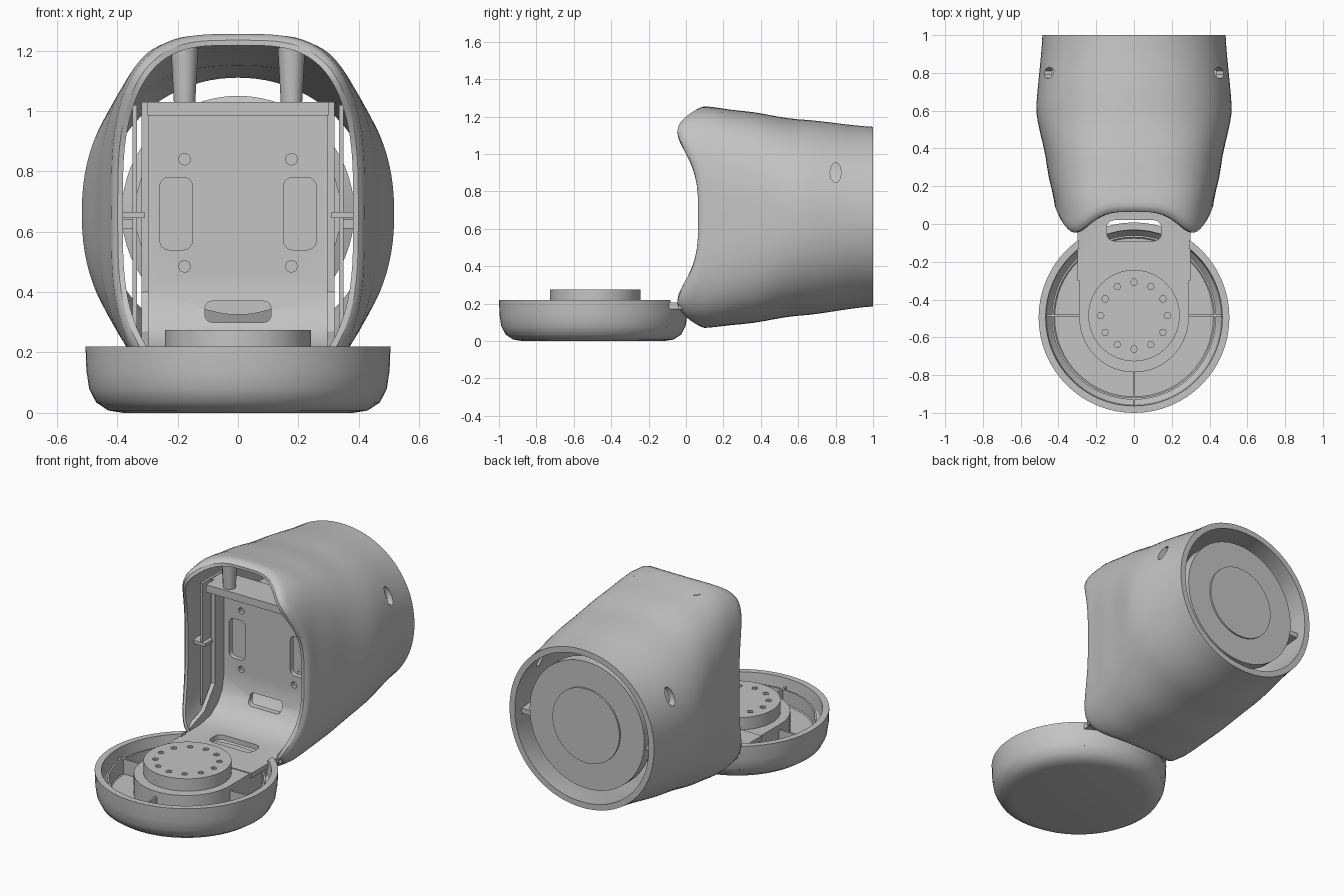
import bpy, bmesh
from math import sin, cos, pi, radians, copysign
from mathutils import Vector

cube = bpy.data.objects.get("Cube")
if cube:
    bpy.data.objects.remove(cube, do_unlink=True)

grey = bpy.data.materials.new("plain grey")
grey.use_nodes = True
grey.diffuse_color = (0.55, 0.55, 0.55, 1)
grey.node_tree.nodes["Principled BSDF"].inputs["Base Color"].default_value = (0.55, 0.55, 0.55, 1)

HUB_Y = -0.495   # centre of the dish
MID_Z = 0.665    # axis of the housing


def loft(name, rings, loop=False):
    """Skin rings of points; cap the ends, or join last to first."""
    bm = bmesh.new()
    rows = [[bm.verts.new(p) for p in ring] for ring in rings]
    n = len(rows[0])
    for a, b in zip(rows, rows[1:] + rows[:1] if loop else rows[1:]):
        for i in range(n):
            j = (i + 1) % n
            bm.faces.new((a[i], a[j], b[j], b[i]))
    if not loop:
        bm.faces.new(rows[0])
        bm.faces.new(rows[-1])
    bmesh.ops.recalc_face_normals(bm, faces=bm.faces)
    mesh = bpy.data.meshes.new(name)
    bm.to_mesh(mesh)
    bm.free()
    obj = bpy.data.objects.new(name, mesh)
    bpy.context.collection.objects.link(obj)
    mesh.materials.append(grey)
    return obj


def circle(r, sides, squash=1.0):
    return [(r * cos(2 * pi * i / sides), r * squash * sin(2 * pi * i / sides)) for i in range(sides)]


def place(u, v, w, axis):
    """Put the profile (u, v) on the plane across the axis, at distance w."""
    return {"X": (w, u, v), "Y": (u, w, v), "Z": (u, v, w)}[axis]


def prism(name, outline, start, end, axis):
    return loft(name, [[place(u, v, w, axis) for u, v in outline] for w in (start, end)])


def lathe(name, profile, centre, axis="Z", sides=64):
    cu, cv = centre
    return loft(name, [[place(u + cu, v + cv, w, axis) for u, v in circle(r, sides)] for r, w in profile])


def box(name, x, y, z):
    return prism(name, [(x[0], y[0]), (x[1], y[0]), (x[1], y[1]), (x[0], y[1])], z[0], z[1], "Z")


def rounded(cu, cv, w, h, r):
    """Rounded rectangle outline."""
    pts = []
    for k, (su, sv) in enumerate([(1, 1), (-1, 1), (-1, -1), (1, -1)]):
        for s in range(5):
            a = pi / 2 * (k + s / 4)
            pts.append((cu + su * (w / 2 - r) + r * cos(a), cv + sv * (h / 2 - r) + r * sin(a)))
    return pts


def cut(obj, cutters):
    for c in cutters:
        c.hide_render = True
        mod = obj.modifiers.new("cut", "BOOLEAN")
        mod.operation = "DIFFERENCE"
        mod.solver = "EXACT"
        mod.object = c
        bpy.context.view_layer.objects.active = obj
        bpy.ops.object.modifier_apply(modifier=mod.name)
        bpy.data.objects.remove(c, do_unlink=True)


# Housing: stations of y, half width, bottom, top, squareness
STATIONS = [(-0.06, 0.40, 0.09, 1.24, 3.6), (0.1, 0.42, 0.07, 1.255, 3.4), (0.3, 0.46, 0.09, 1.23, 2.9),
            (0.6, 0.518, 0.135, 1.185, 2.3), (1.0, 0.485, 0.185, 1.145, 2.05)]


def section(y):
    y = min(max(y, STATIONS[0][0]), 1.0)
    for a, b in zip(STATIONS, STATIONS[1:]):
        if y <= b[0]:
            t = (y - a[0]) / (b[0] - a[0])
            t = t * t * (3 - 2 * t) * 0.5 + t * 0.5
            return [p + (q - p) * t for p, q in zip(a[1:], b[1:])]


def housing_ring(t, inset, sides=96):
    ring = []
    for i in range(sides):
        a = 2 * pi * i / sides
        c, s = cos(a), sin(a)
        edge = 0.01 + 0.055 * cos(4 * a)      # mouth: corners reach forward
        y = edge + (1 - edge) * t
        w, lo, hi, n = section(y)
        x = (w - inset) * copysign(abs(c) ** (2 / n), c)
        z = (lo + hi) / 2 + ((hi - lo) / 2 - inset) * copysign(abs(s) ** (2 / n), s)
        ring.append((x, y, z))
    return ring


steps = [i / 16 for i in range(1, 17)]
rings = [housing_ring(0, 0.018), housing_ring(0.012, 0.006), housing_ring(0.035, 0)]
rings += [housing_ring(t, 0) for t in steps]
rings += [housing_ring(t, 0.035) for t in reversed(steps)] + [housing_ring(0, 0.035)]
housing = loft("housing", rings, loop=True)
cut(housing, [prism("screw_cutter", [(0.8 + u, 0.9 + v) for u, v in circle(0.03, 10, 1.8)],
                    side * 0.37, side * 0.6, "X") for side in (-1, 1)])

# Drive unit seen in the rear opening
lathe("drive_unit", [(0.34, 0.36), (0.34, 0.86), (0.385, 0.88), (0.385, 0.95), (0.225, 0.95), (0.225, 0.96)],
      (0, MID_Z), "Y")

# Dish, with the rear rim cut away for the bracket
dish = lathe("dish", [(0.38, 0), (0.43, 0.008), (0.47, 0.035), (0.493, 0.08), (0.502, 0.14), (0.505, 0.22),
                      (0.468, 0.22), (0.46, 0.13), (0.42, 0.08)], (0, HUB_Y))
cut(dish, [box("rim_cutter", (-0.29, 0.29), (-0.2, 0.1), (0.172, 0.4))])

# Thin ring and spokes inside the dish
loft("dish_ring", [[place(u, v + HUB_Y, w, "Z") for u, v in circle(r, 64)]
                   for r, w in ((0.425, 0.07), (0.425, 0.17), (0.435, 0.17), (0.435, 0.07))], loop=True)
for side in (-1, 1):
    box("dish_spoke_side", sorted((side * 0.28, side * 0.47)), (-0.49, -0.478), (0.07, 0.17))
box("dish_spoke_front", (-0.006, 0.006), (HUB_Y - 0.47, HUB_Y - 0.28), (0.07, 0.17))

# Platform under the hub: round front, straight sides
arc = [(0.29 * cos(pi + pi * i / 32), HUB_Y + 0.29 * sin(pi + pi * i / 32)) for i in range(33)]
prism("platform", arc + [(0.29, -0.1), (-0.29, -0.1)], 0.07, 0.2, "Z")

# Hub with its ring of bolt holes
hub = lathe("hub", [(0.242, 0.15), (0.242, 0.275)], (0, -0.485))
cut(hub, [prism("bolt_cutter", [(0.177 * cos(k * pi / 6) + u, -0.485 + 0.177 * sin(k * pi / 6) + v)
                                for u, v in circle(0.018, 6)], 0.25, 0.3, "Z") for k in range(12)])

# Bent bracket from the hub up to the back plate
bracket = prism("bracket", [(-0.3, 0.205), (0.06, 0.205), (0.16, 0.225), (0.23, 0.275), (0.27, 0.34),
                            (0.285, 0.42), (0.285, 1.03), (0.315, 1.03), (0.315, 0.41), (0.3, 0.33),
                            (0.255, 0.255), (0.175, 0.195), (0.06, 0.175), (-0.3, 0.175)], -0.3, 0.3, "X")
cutters = [prism("floor_slot_cutter", rounded(0, -0.035, 0.29, 0.11, 0.04), 0.1, 0.3, "Z"),
           prism("bend_slot_cutter", rounded(0, 0.335, 0.22, 0.07, 0.025), 0.15, 0.345, "Y")]
for side in (-1, 1):
    cutters.append(prism("plate_slot_cutter", rounded(side * 0.205, 0.66, 0.108, 0.24, 0.03), 0.2, 0.345, "Y"))
    for z in (0.485, 0.84):
        cutters.append(prism("plate_hole_cutter", [(side * 0.177 + u, z + v) for u, v in circle(0.02, 8)],
                             0.2, 0.345, "Y"))
cut(bracket, cutters)

# Shelf across the top of the back plate
box("shelf", (-0.3, 0.3), (0.12, 0.32), (0.985, 1.03))

for side in (-1, 1):
    # Side cheek following the bend, wall rail, rib, hanging post and strut
    prism("bracket_cheek", [(-0.04, 0.17), (0.1, 0.17), (0.32, 0.3), (0.32, 1.03), (0.2, 1.03), (0.2, 0.4),
                            (0.1, 0.27), (-0.04, 0.22)], side * 0.295, side * 0.32, "X")
    box("wall_rail", sorted((side * 0.335, side * 0.35)), (0.14, 0.34), (0.28, 1.02))
    box("wall_rib", sorted((side * 0.31, side * 0.4)), (0.13, 0.3), (0.645, 0.665))
    lathe("hanging_post", [(0.034, 1.0), (0.046, 1.225)], (side * 0.177, 0.17), sides=12)
    box("drive_strut", sorted((side * 0.32, side * 0.47)), (0.45, 0.93), (0.61, 0.64))

# Smooth curved walls, keeping edges crisp
bpy.ops.object.select_all(action="DESELECT")
for obj in bpy.context.scene.objects:
    if obj.type == "MESH":
        obj.select_set(True)
        bpy.context.view_layer.objects.active = obj
bpy.ops.object.shade_smooth_by_angle(angle=radians(32))
